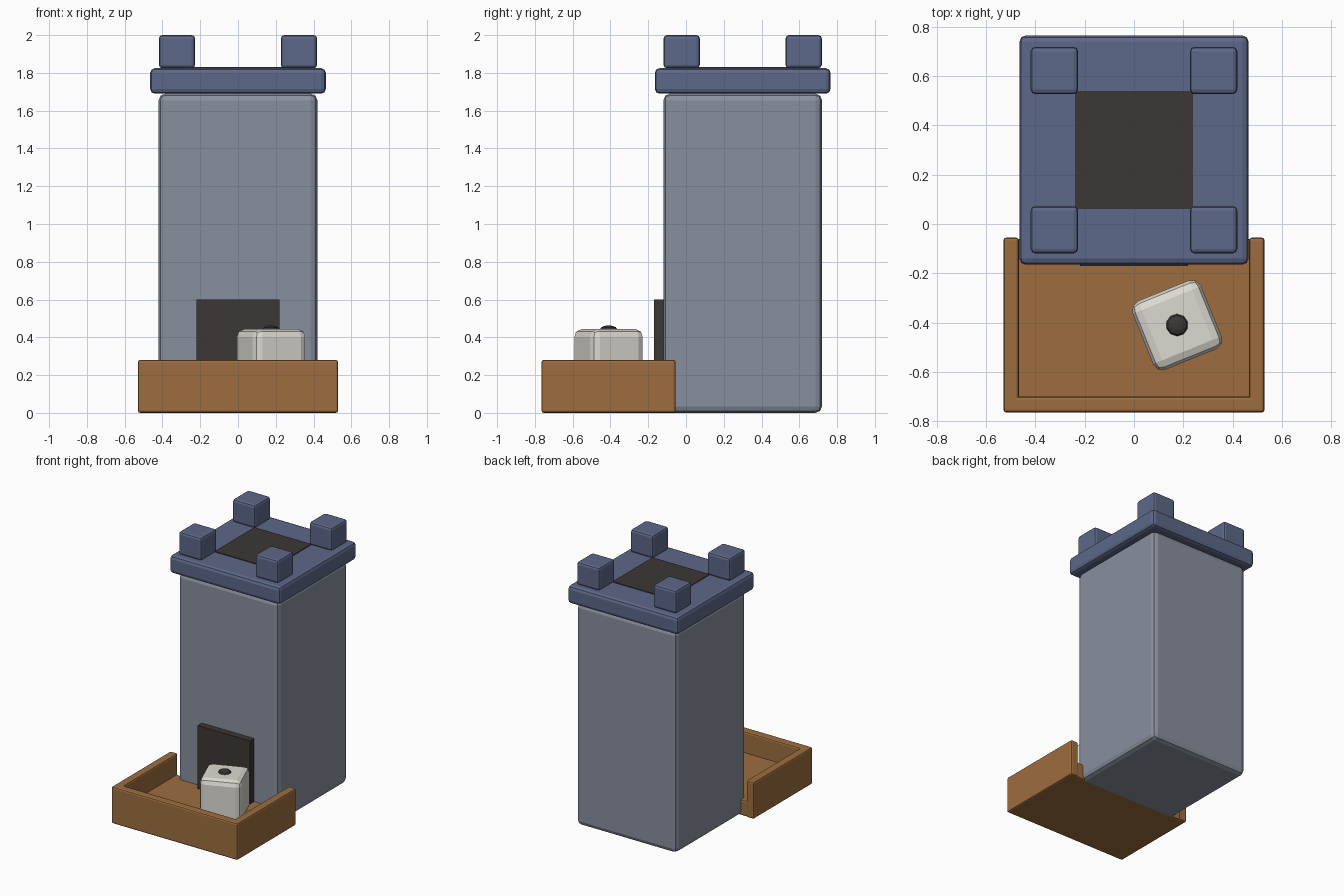
import bpy
from math import radians

if "Cube" in bpy.data.objects:
    bpy.data.objects.remove(bpy.data.objects["Cube"])


def material(name, rgb):
    m = bpy.data.materials.new(name)
    m.diffuse_color = (*rgb, 1)
    m.use_nodes = True
    m.node_tree.nodes["Principled BSDF"].inputs["Base Color"].default_value = m.diffuse_color
    return m


STONE = material("grey_stone", (0.25, 0.28, 0.34))
BLUE = material("blue_stone", (0.11, 0.14, 0.25))
WOOD = material("wood", (0.34, 0.155, 0.05))
DARK = material("dark", (0.045, 0.038, 0.034))
IVORY = material("ivory", (0.72, 0.70, 0.64))


def box(name, x, y, z, mat, bevel=0.0, segments=2, rot=0.0):
    """Box from (min, max) ranges, with an optional rounded edge."""
    ranges = (x, y, z)
    bpy.ops.mesh.primitive_cube_add(size=1, location=[(a + b) / 2 for a, b in ranges])
    ob = bpy.context.object
    ob.name = name
    ob.scale = [b - a for a, b in ranges]
    bpy.ops.object.transform_apply(location=False, rotation=False, scale=True)
    ob.rotation_euler.z = rot
    ob.data.materials.append(mat)
    if bevel:
        mod = ob.modifiers.new("bevel", "BEVEL")
        mod.width = bevel
        mod.segments = segments
    return ob


# Tower shaft and cap
box("tower_body", (-0.42, 0.42), (-0.12, 0.72), (0, 1.69), STONE, 0.035)
box("tower_cap", (-0.465, 0.465), (-0.165, 0.765), (1.69, 1.825), BLUE, 0.025)
box("top_opening", (-0.24, 0.24), (0.06, 0.54), (1.79, 1.83), DARK)

# Corner battlements
for sx in (-1, 1):
    for sy in (-1, 1):
        cx, cy = sx * 0.323, 0.3 + sy * 0.323
        box("battlement", (cx - 0.096, cx + 0.096), (cy - 0.096, cy + 0.096),
            (1.825, 2.0), BLUE, 0.018)

# Exit doorway
box("doorway", (-0.22, 0.22), (-0.17, -0.11), (0.08, 0.60), DARK)

# Tray floor and three walls
box("tray_floor", (-0.525, 0.525), (-0.76, -0.06), (0, 0.12), WOOD, 0.012)
box("tray_front_wall", (-0.53, 0.53), (-0.765, -0.70), (0, 0.28), WOOD, 0.012)
for s in (-1, 1):
    cx = s * 0.4985
    box("tray_side_wall", (cx - 0.0315, cx + 0.0315), (-0.765, -0.055),
        (0, 0.28), WOOD, 0.012)

# Die turned on the tray, with a flattened pip
box("die", (0.025, 0.325), (-0.56, -0.26), (0.12, 0.443), IVORY, 0.04, 2, radians(22))
bpy.ops.mesh.primitive_uv_sphere_add(segments=10, ring_count=6, radius=0.045,
                                     location=(0.175, -0.41, 0.443))
pip = bpy.context.object
pip.name = "die_pip"
pip.scale.z = 0.45
pip.data.materials.append(DARK)
